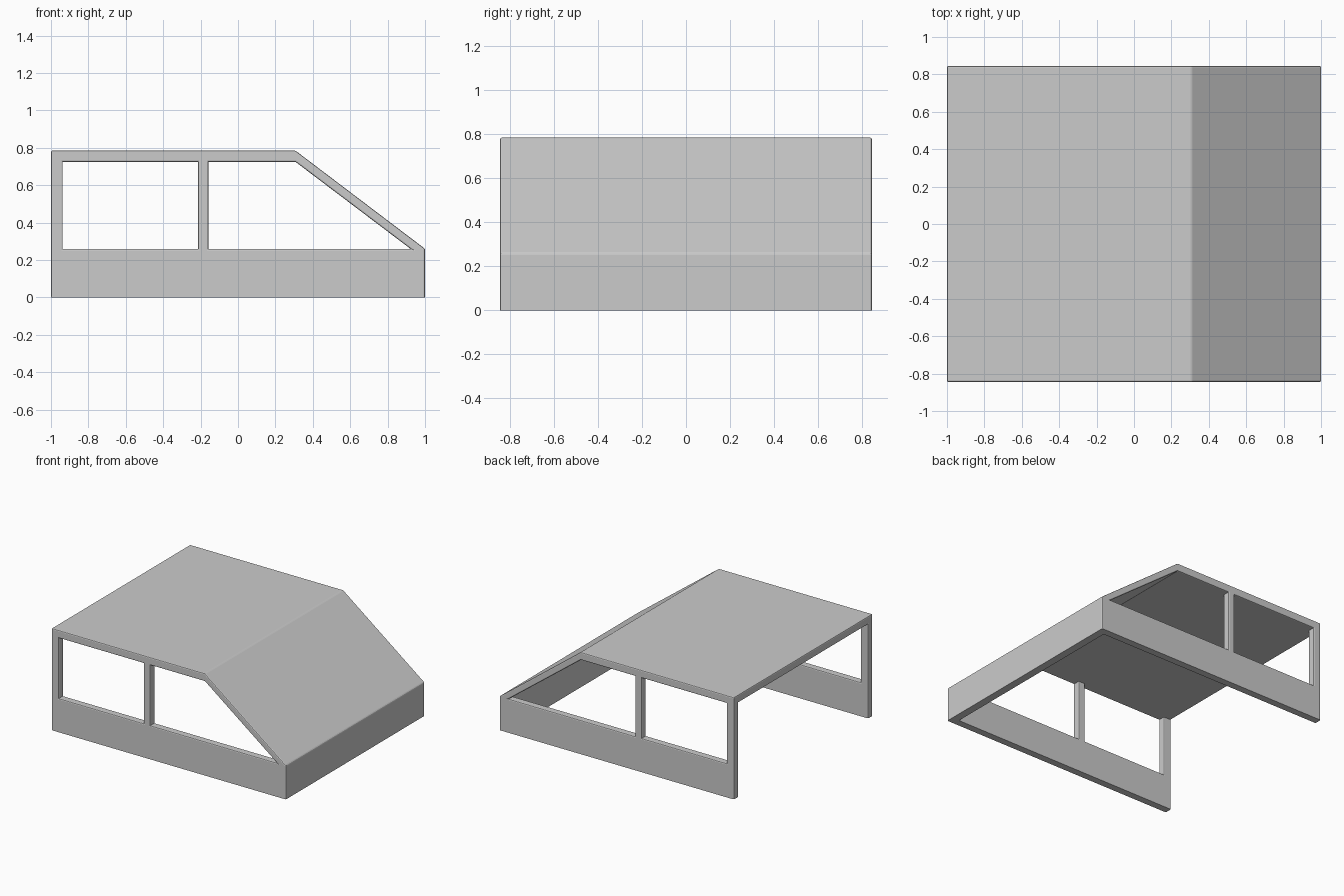
import bpy, bmesh
from mathutils import Vector

cube = bpy.data.objects.get("Cube")
if cube:
    bpy.data.objects.remove(cube, do_unlink=True)

# Single grey paint
GREY = (0.6, 0.6, 0.6, 1)
paint = bpy.data.materials.new("light grey")
paint.use_nodes = True
paint.diffuse_color = GREY
paint.node_tree.nodes["Principled BSDF"].inputs["Base Color"].default_value = GREY

HALF_Y = 0.845   # half of the shell width
SIDE = 0.055     # side panel thickness
WALL = 0.94      # inner face of the low end wall
BELT = 0.26      # top of the solid lower body
TOP = 0.785
CEILING = 0.725  # underside of the roof slab, also the window tops
BEND = 0.307     # where the roof turns into the slope
TIP = 0.922      # pointed lower corner of the window under the slope
EDGE = 0.008     # width of the softened edges


def prism(name, outline, half_depth):
    """Extrude an x-z outline along y, equally to both sides."""
    bm = bmesh.new()
    face = bm.faces.new([bm.verts.new((x, -half_depth, z)) for x, z in outline])
    grown = bmesh.ops.extrude_face_region(bm, geom=[face], use_keep_orig=True)
    moved = [g for g in grown["geom"] if isinstance(g, bmesh.types.BMVert)]
    bmesh.ops.translate(bm, verts=moved, vec=Vector((0, 2 * half_depth, 0)))
    bmesh.ops.recalc_face_normals(bm, faces=bm.faces[:])
    mesh = bpy.data.meshes.new(name)
    bm.to_mesh(mesh)
    bm.free()
    mesh.materials.append(paint)
    obj = bpy.data.objects.new(name, mesh)
    bpy.context.collection.objects.link(obj)
    return obj


# Outer body
shell = prism("cabin_shell", [(-1, 0), (1, 0), (1, BELT), (BEND, TOP), (-1, TOP)], HALF_Y)

# Interior, open at the bottom and at the tall end, and the two window openings
slope = (CEILING - BELT) / (TIP - BEND)
cutters = [
    prism("interior_cutter",
          [(-1.1, -0.1), (WALL, -0.1), (WALL, BELT - slope * (WALL - TIP)),
           (TIP, BELT), (BEND, CEILING), (-1.1, CEILING)], HALF_Y - SIDE),
    prism("rear_window_cutter",
          [(-0.937, BELT), (-0.213, BELT), (-0.213, CEILING), (-0.937, CEILING)], 1),
    prism("front_window_cutter",
          [(-0.157, BELT), (TIP, BELT), (BEND, CEILING), (-0.157, CEILING)], 1),
]
for cutter in cutters:
    cutter.hide_render = True
    cut = shell.modifiers.new(cutter.name, "BOOLEAN")
    cut.operation = "DIFFERENCE"
    cut.solver = "EXACT"
    cut.object = cutter

# Bake the cuts and remove the helpers
bpy.context.view_layer.update()
baked = bpy.data.meshes.new_from_object(
    shell.evaluated_get(bpy.context.evaluated_depsgraph_get()))
shell.modifiers.clear()
shell.data = baked
for cutter in cutters:
    bpy.data.objects.remove(cutter, do_unlink=True)

# Soften every outward edge except those resting on the ground
bm = bmesh.new()
bm.from_mesh(baked)
bmesh.ops.remove_doubles(bm, verts=bm.verts[:], dist=0.0005)
bmesh.ops.dissolve_limit(bm, angle_limit=0.02, verts=bm.verts[:], edges=bm.edges[:])
sharp = [e for e in bm.edges
         if e.is_manifold and e.calc_face_angle_signed() > 0.3
         and max(v.co.z for v in e.verts) > 0.001]
bmesh.ops.bevel(bm, geom=sharp, offset=EDGE, offset_type="OFFSET", segments=2,
                profile=0.5, affect="EDGES", clamp_overlap=False)
bm.to_mesh(baked)
bm.free()
